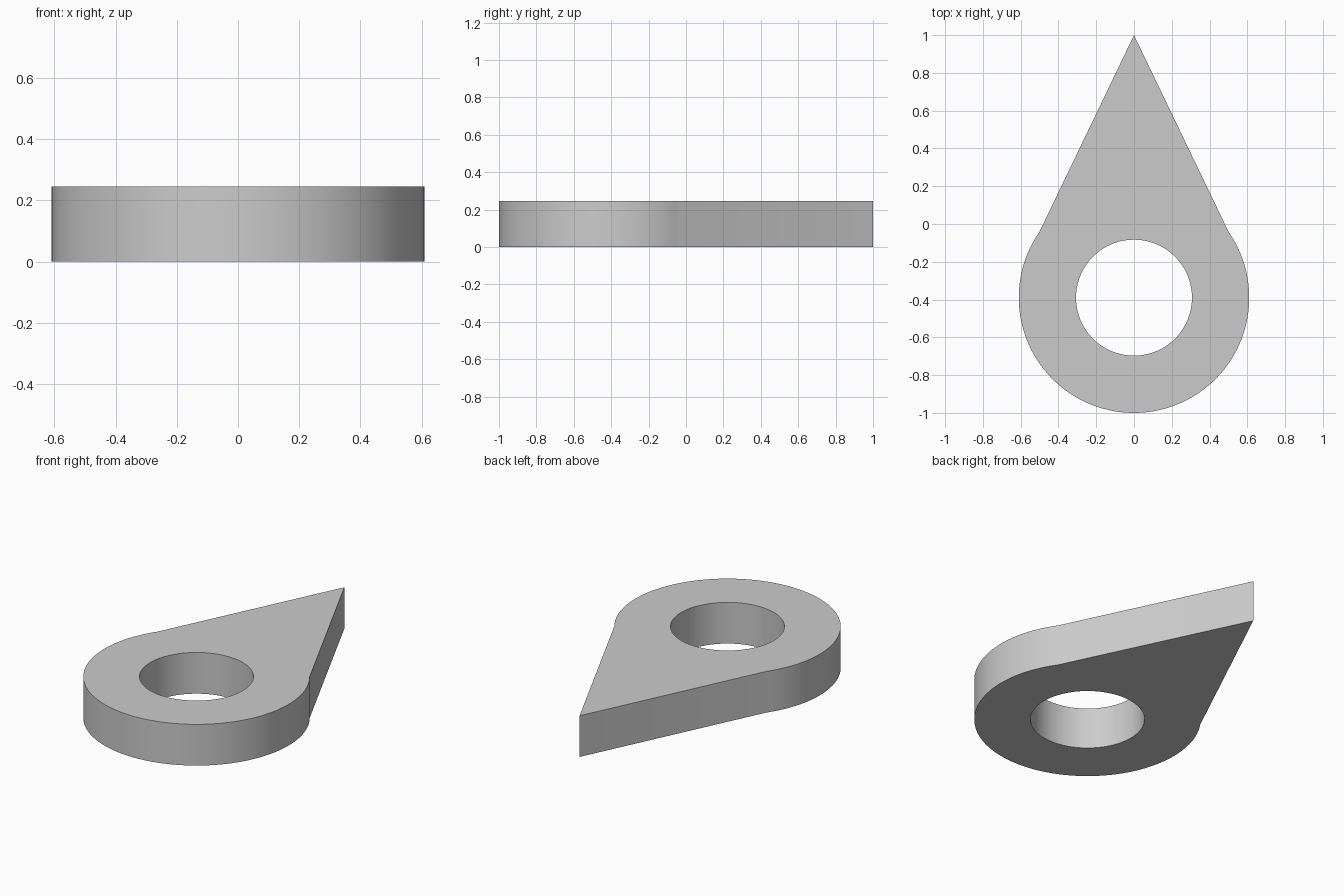
import bpy
import bmesh
import math

HEIGHT = 0.245
CENTRE_Y = -0.39
OUTER_R = 0.61
HOLE_R = 0.307
SHOULDER = math.radians(34.8)  # angle where the straight flanks leave the round end


def arc(radius, start, end, count):
    """Points along an arc about the hole centre."""
    angles = (start + (end - start) * i / count for i in range(count + 1))
    return [(radius * math.cos(a), CENTRE_Y + radius * math.sin(a)) for a in angles]


def add_loop(bm, points):
    """Closed loop of edges on the ground plane."""
    verts = [bm.verts.new((x, y, 0)) for x, y in points]
    return [bm.edges.new((v, verts[i - 1])) for i, v in enumerate(verts)]


cube = bpy.data.objects.get("Cube")
if cube:
    bpy.data.objects.remove(cube, do_unlink=True)

# Teardrop outline with a round hole
outline = arc(OUTER_R, SHOULDER, -math.pi - SHOULDER, 120) + [(0, 1)]
hole = arc(HOLE_R, 0, 2 * math.pi, 96)[:-1]
bm = bmesh.new()
edges = add_loop(bm, outline) + add_loop(bm, hole)
bmesh.ops.triangle_fill(bm, edges=edges, use_beauty=True)

# Raise the flat shape into a plate
raised = bmesh.ops.extrude_face_region(bm, geom=bm.faces[:], use_keep_orig=True)
top_verts = [g for g in raised["geom"] if isinstance(g, bmesh.types.BMVert)]
bmesh.ops.translate(bm, verts=top_verts, vec=(0, 0, HEIGHT))
bmesh.ops.recalc_face_normals(bm, faces=bm.faces[:])

mesh = bpy.data.meshes.new("pointer_plate")
bm.to_mesh(mesh)
bm.free()
plate = bpy.data.objects.new("pointer_plate", mesh)
bpy.context.collection.objects.link(plate)

# Smooth round walls, crisp rims and tip
bpy.ops.object.select_all(action="DESELECT")
plate.select_set(True)
bpy.context.view_layer.objects.active = plate
bpy.ops.object.shade_smooth_by_angle(angle=math.radians(20))
